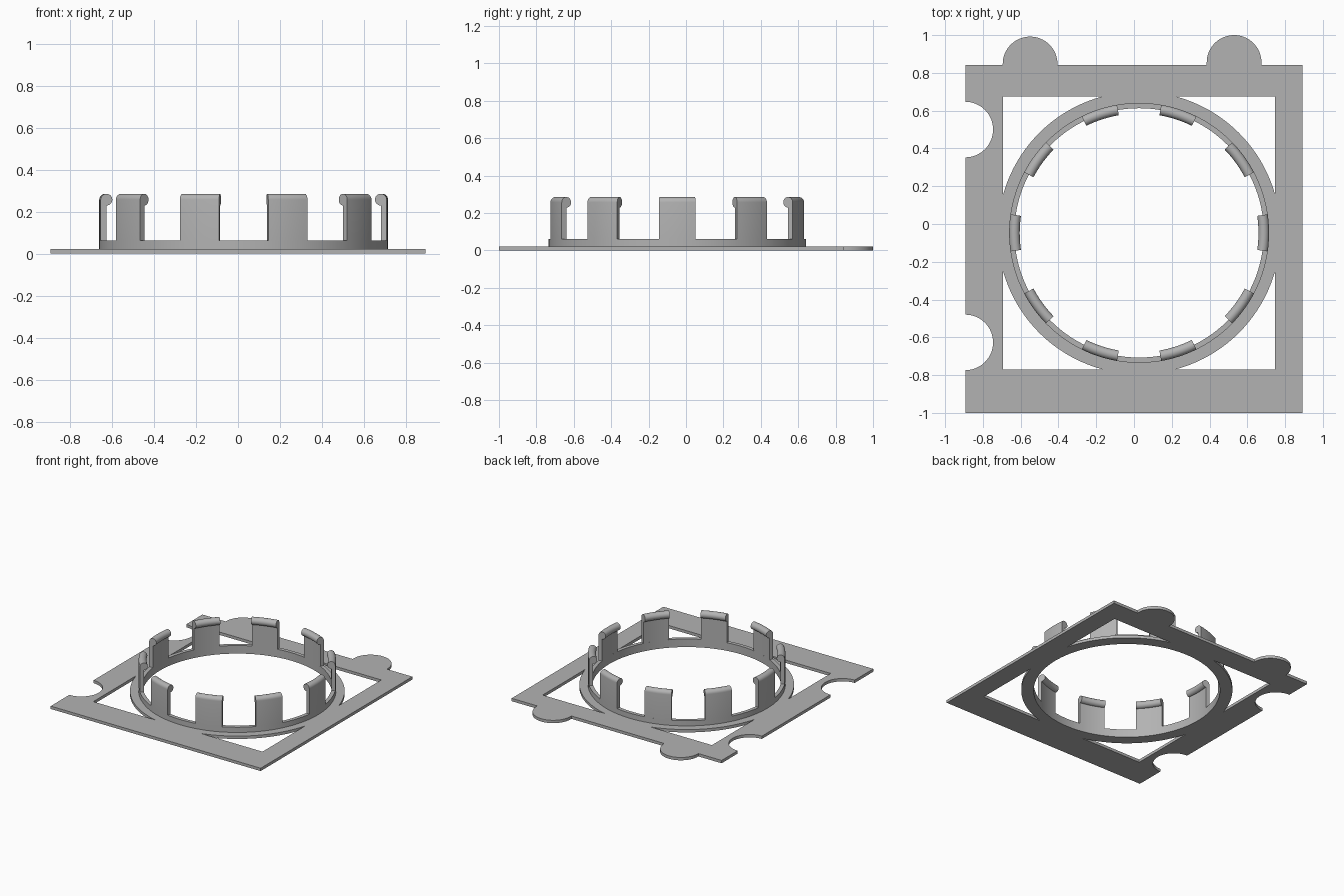
import bpy, bmesh
from math import sin, cos, pi, radians, atan2, sqrt

cube = bpy.data.objects.get("Cube")
if cube:
    bpy.data.objects.remove(cube, do_unlink=True)

CX, CY = 0.027, -0.047                 # ring centre
R_RIM, R_OUT, R_IN = 0.748, 0.688, 0.66
PLATE_Z, COLLAR_Z, TOP_Z = 0.022, 0.062, 0.285
X0, X1, Y0, Y1 = -0.893, 0.893, -1.0, 0.843

grey = bpy.data.materials.new("plain grey")
grey.use_nodes = True
colour = (0.45, 0.45, 0.45, 1)
grey.diffuse_color = colour
grey.node_tree.nodes["Principled BSDF"].inputs["Base Color"].default_value = colour


def arc(cx, cy, r, a, b, n):
    """Points on an arc from angle a to b."""
    return [(cx + r * cos(a + (b - a) * i / n), cy + r * sin(a + (b - a) * i / n))
            for i in range(n + 1)]


def smooth(ob):
    bpy.ops.object.select_all(action='DESELECT')
    ob.select_set(True)
    bpy.context.view_layer.objects.active = ob
    bpy.ops.object.shade_smooth_by_angle(angle=radians(30))


def sweep(name, profile, start, end, n, closed=False):
    """Turn an (r, z) profile around the ring centre."""
    bm = bmesh.new()
    rows = []
    for i in range(n if closed else n + 1):
        a = start + (end - start) * i / n
        rows.append([bm.verts.new((CX + r * cos(a), CY + r * sin(a), z))
                     for r, z in profile])
    m = len(profile)
    for i in range(n):
        p, q = rows[i], rows[(i + 1) % len(rows)]
        for j in range(m):
            k = (j + 1) % m
            bm.faces.new((p[j], q[j], q[k], p[k]))
    if not closed:
        bm.faces.new(rows[0])
        bm.faces.new(rows[-1])
    bmesh.ops.recalc_face_normals(bm, faces=bm.faces)
    me = bpy.data.meshes.new(name)
    bm.to_mesh(me)
    bm.free()
    me.materials.append(grey)
    ob = bpy.data.objects.new(name, me)
    bpy.context.collection.objects.link(ob)
    smooth(ob)


# Plate outline: two notches on the right edge, two knobs on the back edge
outline = [(X0, Y0), (X1, Y0), (X1, Y1)]
outline += arc(0.53, 0.855, 0.145, 0, pi, 32)
outline += [(0.385, Y1), (-0.405, Y1)]
outline += arc(-0.55, 0.847, 0.145, 0, pi, 32)
outline += [(-0.695, Y1), (X0, Y1)]
for y in (0.5, -0.627):
    outline += arc(X0, y, 0.147, pi / 2, -pi / 2, 32)
# the first knob needs its own foot on the edge
outline.insert(3, (0.675, Y1))

# Centre hole and the four corner windows left outside the rim
loops = [outline, arc(CX, CY, R_IN, 0, 2 * pi, 120)[:-1]]
for wx in (-0.693, 0.747):
    for wy in (-0.769, 0.675):
        dx, dy = wx - CX, wy - CY
        sx, sy = (1 if dx > 0 else -1), (1 if dy > 0 else -1)
        a = atan2(sy * sqrt(R_RIM ** 2 - dx ** 2), dx)
        b = atan2(dy, sx * sqrt(R_RIM ** 2 - dy ** 2))
        loops.append([(wx, wy)] + arc(CX, CY, R_RIM, a, b, 20))

curve = bpy.data.curves.new("plate", 'CURVE')
curve.dimensions = '2D'
curve.fill_mode = 'BOTH'
curve.extrude = PLATE_Z / 2
for pts in loops:
    sp = curve.splines.new('POLY')
    sp.points.add(len(pts) - 1)
    for p, (x, y) in zip(sp.points, pts):
        p.co = (x, y, PLATE_Z / 2, 1)
    sp.use_cyclic_u = True
plate = bpy.data.objects.new("plate", curve)
bpy.context.collection.objects.link(plate)
bpy.ops.object.select_all(action='DESELECT')
plate.select_set(True)
bpy.context.view_layer.objects.active = plate
bpy.ops.object.convert(target='MESH')
plate = bpy.context.view_layer.objects.active
plate.name = "plate"
bm = bmesh.new()
bm.from_mesh(plate.data)
bmesh.ops.remove_doubles(bm, verts=bm.verts, dist=0.0005)
bmesh.ops.recalc_face_normals(bm, faces=bm.faces)
low = min(v.co.z for v in bm.verts)
for v in bm.verts:
    v.co.z -= low                      # rest on the ground
bm.to_mesh(plate.data)
bm.free()
plate.data.materials.clear()
plate.data.materials.append(grey)
smooth(plate)

# Collar standing on the plate
sweep("collar", [(R_OUT, PLATE_Z), (R_OUT, COLLAR_Z), (R_IN, COLLAR_Z), (R_IN, PLATE_Z)],
      0, 2 * pi, 120, closed=True)

# Ten clips, each with a rounded bead along the top of its inner side
bead = 0.028
clip = [(R_OUT, COLLAR_Z)] + arc(R_OUT - bead, TOP_Z - bead, bead, 0, 1.5 * pi, 18)
clip += [(R_IN, COLLAR_Z)]
half = radians(8.2)
for i in range(10):
    mid = i * pi / 5
    sweep("clip_%d" % (i + 1), clip, mid - half, mid + half, 8)
